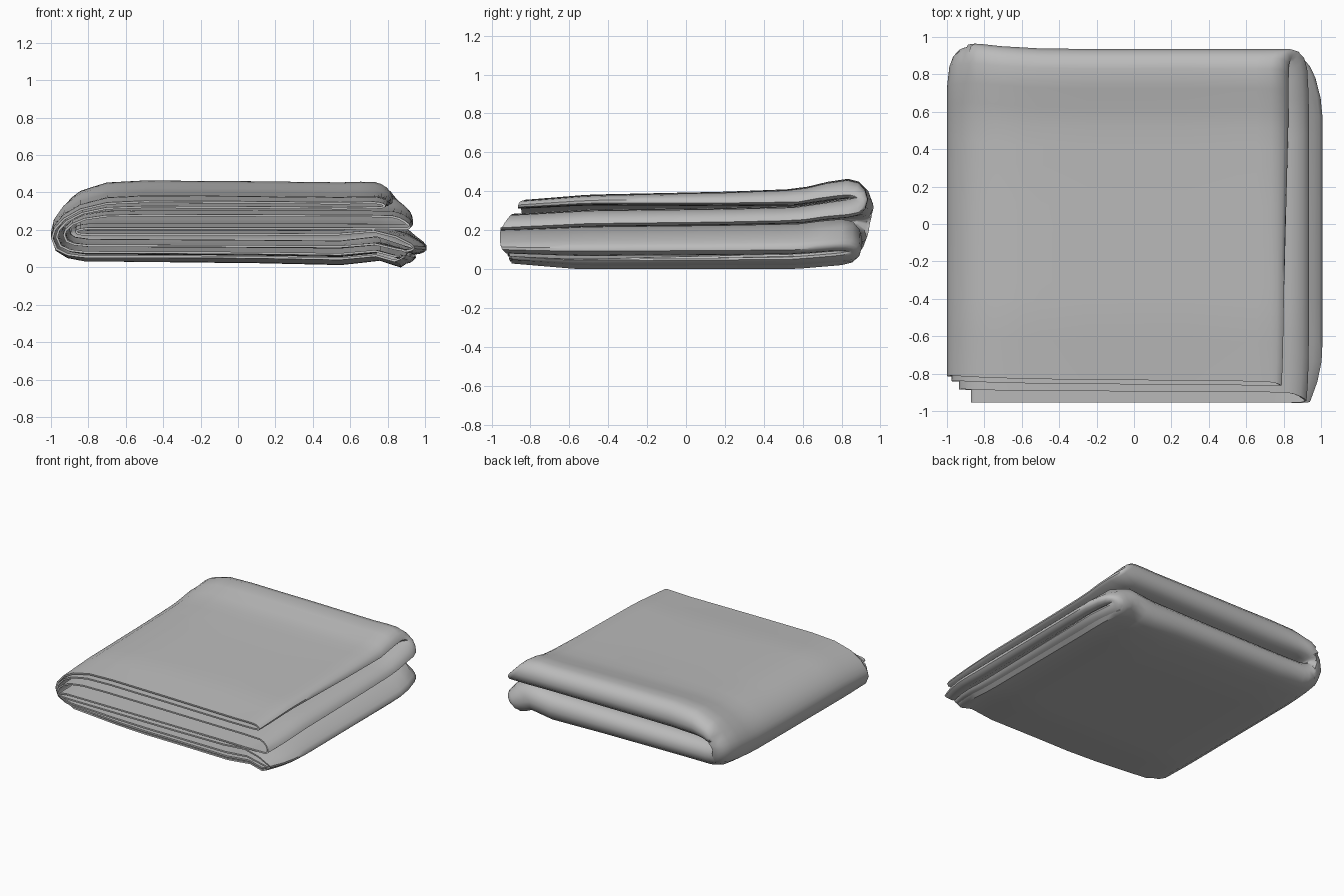
import bpy
import bmesh
from mathutils import Vector

cube = bpy.data.objects.get("Cube")
if cube:
    bpy.data.objects.remove(cube)

cloth = bpy.data.materials.new("grey cloth")
cloth.use_nodes = True
GREY = (0.5, 0.5, 0.5, 1)
cloth.diffuse_color = GREY
cloth.node_tree.nodes["Principled BSDF"].inputs["Base Color"].default_value = GREY


def lerp_table(table, t):
    """Linear interpolation through sorted (key, value) pairs."""
    if t <= table[0][0]:
        return table[0][1]
    for (a, p), (b, q) in zip(table, table[1:]):
        if t <= b:
            return p + (q - p) * (t - a) / (b - a)
    return table[-1][1]


# Height of the top of the stack from front to back
TOP = [(-.95, .345), (-.8, .355), (-.5, .38), (.2, .395), (.58, .41),
       (.72, .445), (.85, .465), (.95, .455)]
BASE, REST = .03, .34


def drape(x, y, z):
    """Swell the stack toward the back, lift its rim and round its corners."""
    rim = max(0, abs(y) - .55) / .4
    lift = .035 * rim * max(0, 1 - z / .15)
    if z > BASE:
        z = BASE + (z - BASE) * (lerp_table(TOP, y) - BASE) / (REST - BASE)
    if x > .5:
        pull = max(0, abs(y + .05) - .6) / .35
        x -= .09 * pull ** 2 * (x - .5) / .5 * (1 if z < .2 else .2)
    if x < -.9:
        x += .04 * max(0, (y - .7) / .25) ** 2
    return x, y, z + lift


# Outermost and innermost courses of the folded stack, matched point by point:
# upper arm, left-hand turn, then lower arm
OUTER = [(.765, .335), (.55, .33), (0, .335), (-.5, .337), (-.7, .328),
         (-.84, .296), (-.93, .248), (-.98, .195), (-.994, .15), (-.97, .085),
         (-.91, .052), (-.82, .037), (-.4, .033), (.1, .028), (.55, .018),
         (.76, .04), (.87, .005), (.92, .03)]
INNER = [(.955, .2), (.55, .205), (0, .205), (-.5, .205), (-.72, .205),
         (-.8, .205), (-.84, .2), (-.86, .194), (-.865, .188), (-.86, .18),
         (-.84, .175), (-.78, .172), (-.4, .172), (.1, .172), (.55, .175),
         (.76, .19), (.9, .16), (1.02, .1)]


def stations(path):
    """Split the path, with extra stops where its ends roll shut."""
    pts = [Vector(p) for p in path]
    ends = (0, .01, .035)
    first = [pts[0] + (pts[1] - pts[0]).normalized() * d for d in ends]
    last = [pts[-1] + (pts[-2] - pts[-1]).normalized() * d for d in ends]
    middle = []
    for a, b in zip(pts, pts[1:]):
        middle += [(a + b) / 2, b]
    return first + middle[:-1] + last[::-1]


SHUT = (.25, .65, .92)
STEPS = 16
outer_stops, inner_stops = stations(OUTER), stations(INNER)
COUNT = len(outer_stops)

# Front edge and back fold positions along the course
FRONT = [(0, -.85), (.4, -.81), (.6, -.82), (.7, -.91), (1, -.89)]
BACK = [(0, .95), (.06, .93), (.2, .93), (.33, .96), (.5, .935), (.65, .905), (1, .895)]


def hairpin(front_y, back_y, depths):
    """Section (y, depth) of a sheet folded at the back; depths(k) gives its
    outer and inner depth at the fraction k of the way to the fold."""
    legs = ([], [])
    for k in range(STEPS + 1):
        for side, depth in enumerate(depths(k / STEPS)):
            start = front_y + (-.955 - front_y) * depth
            y = start + (back_y - .1 - start) * k / STEPS
            legs[side].append((y, depth))
    a, b = legs[0][-1][1], legs[1][-1][1]
    turn = [(back_y - inset, a + (b - a) * f)
            for inset, f in ((.045, .07), (.012, .25), (0, .5), (.012, .75), (.045, .93))]
    return legs[0] + turn + legs[1][::-1]


def outside_depths(k):
    return 0, 1


def lining_depths(k):
    return .19 + .26 * k, .5 + .05 * k


# Outside and lining of the cloth, rolled together along the right-hand edges
bm = bmesh.new()
outside, lining = [], []
for i in range(COUNT):
    t = i / (COUNT - 1)
    near_end = min(i, COUNT - 1 - i)
    shut = SHUT[near_end] if near_end < len(SHUT) else 1
    front, back = lerp_table(FRONT, t), lerp_table(BACK, t)
    pair = (hairpin(front, back, outside_depths),
            hairpin(front, back - .07, lining_depths))
    rows = ([], [])
    for p, q in zip(*pair):
        mid = ((p[0] + q[0]) / 2, (p[1] + q[1]) / 2)
        for row, point in zip(rows, (p, q)):
            y = mid[0] + (point[0] - mid[0]) * shut
            depth = mid[1] + (point[1] - mid[1]) * shut
            spot = outer_stops[i].lerp(inner_stops[i], depth)
            row.append(bm.verts.new(drape(spot.x, y, spot.y)))
    outside.append(rows[0])
    lining.append(rows[1])

loop = outside + lining[::-1]
for a, b in zip(loop, loop[1:] + loop[:1]):
    for j in range(len(a) - 1):
        bm.faces.new((a[j], a[j + 1], b[j + 1], b[j]))
bmesh.ops.recalc_face_normals(bm, faces=bm.faces)
mesh = bpy.data.meshes.new("folded_cloth")
bm.to_mesh(mesh)
bm.free()
mesh.materials.append(cloth)
blanket = bpy.data.objects.new("folded_cloth", mesh)
bpy.context.collection.objects.link(blanket)

# Cloth thickness, then soft shading with crisp hems
thick = blanket.modifiers.new("cloth thickness", 'SOLIDIFY')
thick.thickness = .012
thick.offset = 0
bpy.ops.object.select_all(action='DESELECT')
blanket.select_set(True)
bpy.context.view_layer.objects.active = blanket
bpy.ops.object.modifier_apply(modifier=thick.name)
bpy.ops.object.shade_smooth_by_angle(angle=.8)
